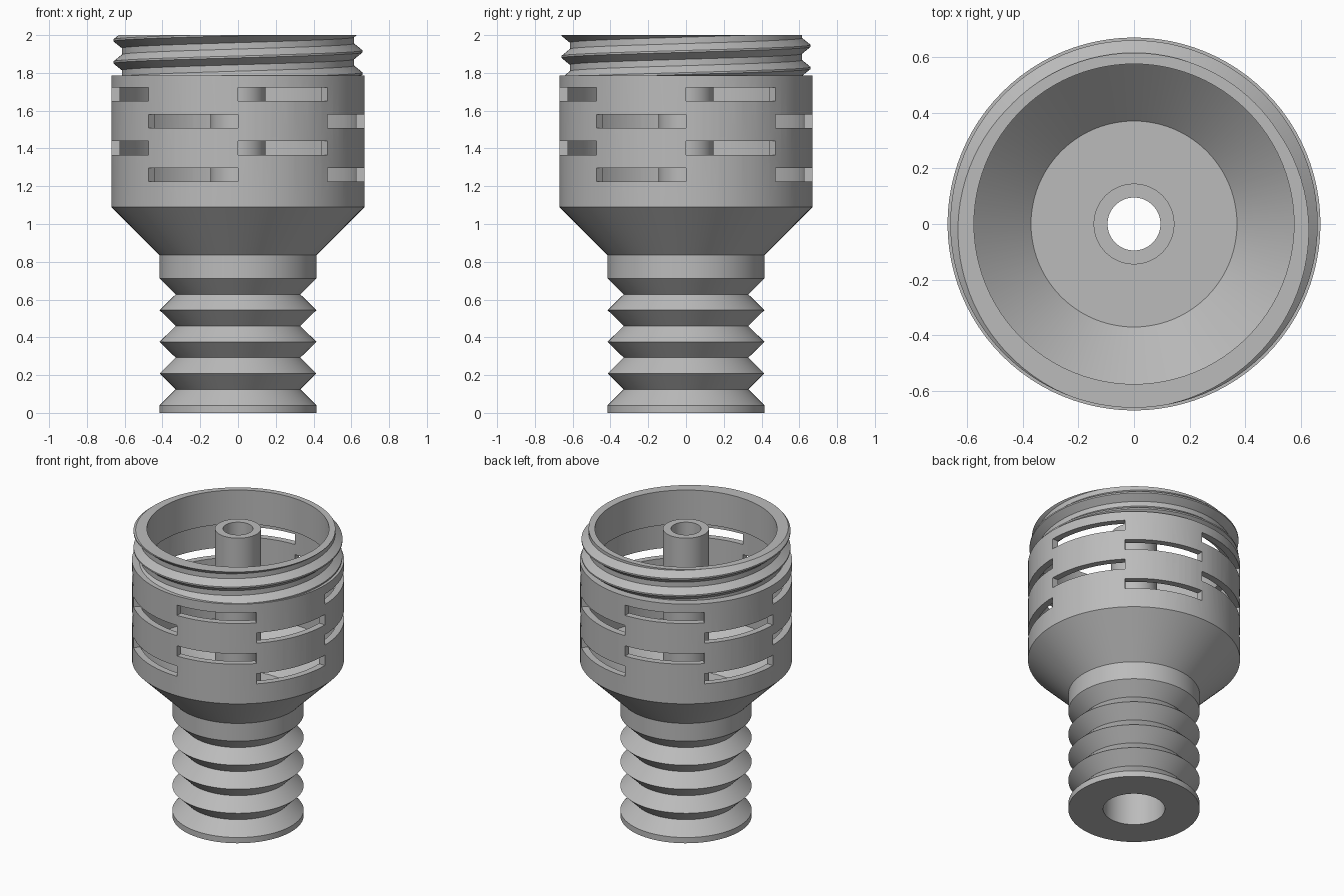
import bpy
import bmesh
from math import cos, sin, pi, radians

SEG = 96

if "Cube" in bpy.data.objects:
    bpy.data.objects.remove(bpy.data.objects["Cube"], do_unlink=True)

grey = bpy.data.materials.new("plain_grey")
grey.use_nodes = True
grey.diffuse_color = (0.5, 0.5, 0.5, 1)
grey.node_tree.nodes["Principled BSDF"].inputs["Base Color"].default_value = (0.5, 0.5, 0.5, 1)


def finish(bm, name):
    bmesh.ops.recalc_face_normals(bm, faces=bm.faces[:])
    mesh = bpy.data.meshes.new(name)
    bm.to_mesh(mesh)
    bm.free()
    mesh.materials.append(grey)
    obj = bpy.data.objects.new(name, mesh)
    bpy.context.collection.objects.link(obj)
    return obj


def activate(obj):
    bpy.ops.object.select_all(action="DESELECT")
    obj.select_set(True)
    bpy.context.view_layer.objects.active = obj


def skin(bm, rings, closed):
    """Join neighbouring point rings with quads; cap both ends if open."""
    rings = [[bm.verts.new(p) for p in ring] for ring in rings]
    n = len(rings[0])
    for a, b in zip(rings, rings[1:] + rings[:1] if closed else rings[1:]):
        for i in range(n):
            j = (i + 1) % n
            bm.faces.new((a[i], b[i], b[j], a[j]))
    if not closed:
        bm.faces.new(rings[0])
        bm.faces.new(rings[-1][::-1])


def ring_at(profile, angle, lift=0):
    return [(r * cos(angle), r * sin(angle), z + lift) for r, z in profile]


# Body: bellows stem, funnel, thin drum, neck and the centre tube
profile = [(0.195, 0), (0.415, 0), (0.415, 0.04)]
for i in range(4):
    z = 0.125 + i * 0.1675
    profile += [(0.33, z), (0.415, z + 0.084)]
profile += [(0.415, 0.835), (0.67, 1.09), (0.67, 1.785), (0.615, 1.785),
            (0.615, 2), (0.575, 2), (0.575, 1.765), (0.625, 1.765),
            (0.625, 1.09), (0.37, 0.835), (0.145, 0.835), (0.145, 2),
            (0.095, 2), (0.095, 0.75), (0.195, 0.75)]
bm = bmesh.new()
skin(bm, [ring_at(profile, 2 * pi * k / SEG) for k in range(SEG)], True)
body = finish(bm, "body")

# Staggered vent slots cut through the drum wall
bm = bmesh.new()
for row in range(4):
    low = 1.65 - row * 0.1417
    section = [(0.59, low), (0.72, low), (0.72, low + 0.072), (0.59, low + 0.072)]
    for quarter in range(4):
        start = radians(quarter * 90 + (row % 2) * 45)
        skin(bm, [ring_at(section, start + pi / 4 * k / 12) for k in range(13)], False)
cutter = finish(bm, "slot_cutter")
cutter.hide_render = True
cut = body.modifiers.new("slots", "BOOLEAN")
cut.operation = "DIFFERENCE"
cut.solver = "EXACT"
cut.object = cutter
activate(body)
bpy.ops.object.modifier_apply(modifier=cut.name)
bpy.data.objects.remove(cutter, do_unlink=True)

# Screw thread: helical ridge trimmed flush with the rim and the shoulder
PITCH = 0.117
ridge = [(0.612, -0.044), (0.66, -0.005), (0.66, 0.005), (0.612, 0.044)]
start = radians(-95)
bm = bmesh.new()
skin(bm, [ring_at(ridge, 2 * pi * k / SEG, 2 + PITCH * (k / SEG + 95 / 360))
          for k in range(-3 * SEG, SEG // 2)], False)
for height, direction in ((2, 1), (1.785, -1)):
    result = bmesh.ops.bisect_plane(
        bm, geom=bm.verts[:] + bm.edges[:] + bm.faces[:],
        plane_co=(0, 0, height), plane_no=(0, 0, direction), clear_outer=True)
    edges = [e for e in result["geom_cut"] if isinstance(e, bmesh.types.BMEdge)]
    bmesh.ops.triangle_fill(bm, edges=edges, use_beauty=True)
thread = finish(bm, "screw_thread")

for obj in (body, thread):
    activate(obj)
    bpy.ops.object.shade_smooth_by_angle(angle=radians(30))
